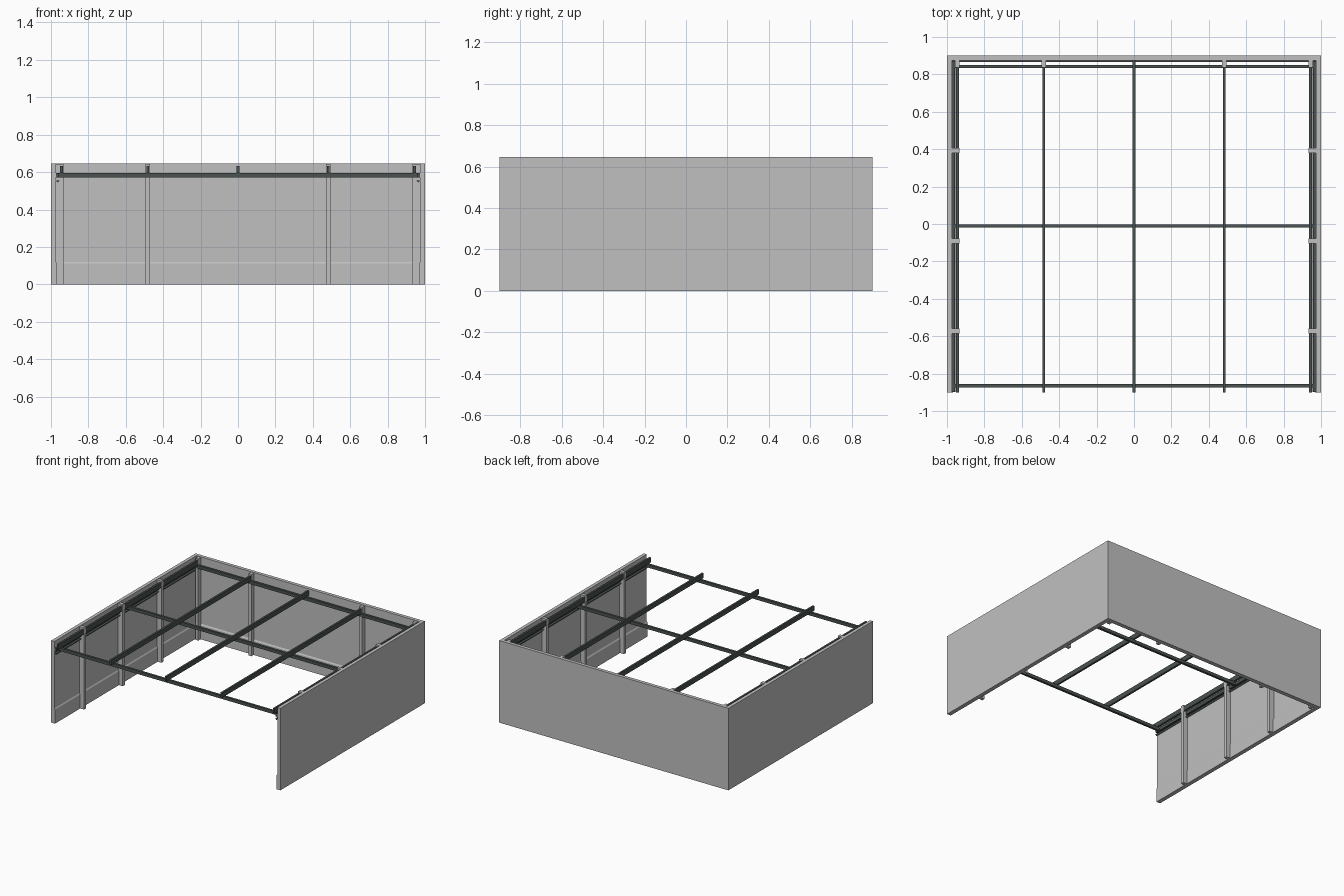
import bpy, bmesh

if "Cube" in bpy.data.objects:
    bpy.data.objects.remove(bpy.data.objects["Cube"])


def material(name, rgb):
    m = bpy.data.materials.new(name)
    m.diffuse_color = (*rgb, 1)
    m.use_nodes = True
    m.node_tree.nodes["Principled BSDF"].inputs["Base Color"].default_value = m.diffuse_color
    return m


GREY = material("wall grey", (0.53, 0.53, 0.53))
DARK = material("dark beam", (0.068, 0.085, 0.08))
H = 0.647


def finish(name, bm, mat):
    bmesh.ops.recalc_face_normals(bm, faces=bm.faces)
    me = bpy.data.meshes.new(name)
    bm.to_mesh(me)
    bm.free()
    me.materials.append(mat)
    ob = bpy.data.objects.new(name, me)
    bpy.context.collection.objects.link(ob)
    return ob


def loft(name, rings, mat):
    """Skin a run of equal cross-sections and cap both ends."""
    bm = bmesh.new()
    rows = [[bm.verts.new(p) for p in ring] for ring in rings]
    n = len(rows[0])
    for a, b in zip(rows, rows[1:]):
        for i in range(n):
            j = (i + 1) % n
            bm.faces.new((a[i], a[j], b[j], b[i]))
    bm.faces.new(rows[0])
    bm.faces.new(rows[-1])
    return finish(name, bm, mat)


def box(name, x0, x1, y0, y1, z0, z1, mat):
    return loft(name, [[(x0, y, z0), (x1, y, z0), (x1, y, z1), (x0, y, z1)]
                       for y in (y0, y1)], mat)


# U-shaped wall, open at the front, with a slightly thicker plinth inside
profile = [(0, 0), (0.033, 0), (0.033, 0.11), (0.027, 0.12), (0.027, H), (0, H)]
corners = [(-1, -0.9, 0), (-1, 0.9, 1), (1, 0.9, 1), (1, -0.9, 0)]
loft("walls", [[(x - d * x, y - d * back, z) for d, z in profile]
               for x, y, back in corners], GREY)

# Pillars along the walls
for s, side in ((-1, "left"), (1, "right")):
    for i, y in enumerate((0.393, -0.09, -0.573)):
        xs = sorted((s * 0.934, s * 0.975))
        box(f"{side}_pillar_{i + 1}", *xs, y - 0.013, y + 0.013, 0, H - 0.003, GREY)
    box(f"{side}_back_pillar", s * 0.483 - 0.012, s * 0.483 + 0.012,
        0.838, 0.875, 0, H - 0.003, GREY)
    xs = sorted((s * 0.934, s * 0.957))
    box(f"{side}_corner_pillar", *xs, 0.838, 0.875, 0, H - 0.003, GREY)

    # Wall plate and thin triangular rail below it
    xs = sorted((s * 0.957, s * 0.972))
    box(f"{side}_wall_plate", *xs, -0.897, 0.872, 0.57, 0.595, DARK)
    loft(f"{side}_wall_rail",
         [[(s * 0.973, y, 0.555), (s * 0.954, y, 0.555), (s * 0.964, y, 0.543)]
          for y in (-0.897, 0.872)], DARK)

# Cross beams
for name, y in (("back", 0.842), ("middle", -0.011), ("front", -0.865)):
    box(f"{name}_cross_beam", -0.97, 0.97, y - 0.009, y + 0.009, 0.57, 0.595, DARK)

# Long roof beams resting on the cross beams
for i, x in enumerate((-0.943, -0.483, 0, 0.483, 0.943)):
    box(f"roof_beam_{i + 1}", x - 0.0075, x + 0.0075, -0.9, 0.873, 0.594, 0.632, DARK)
